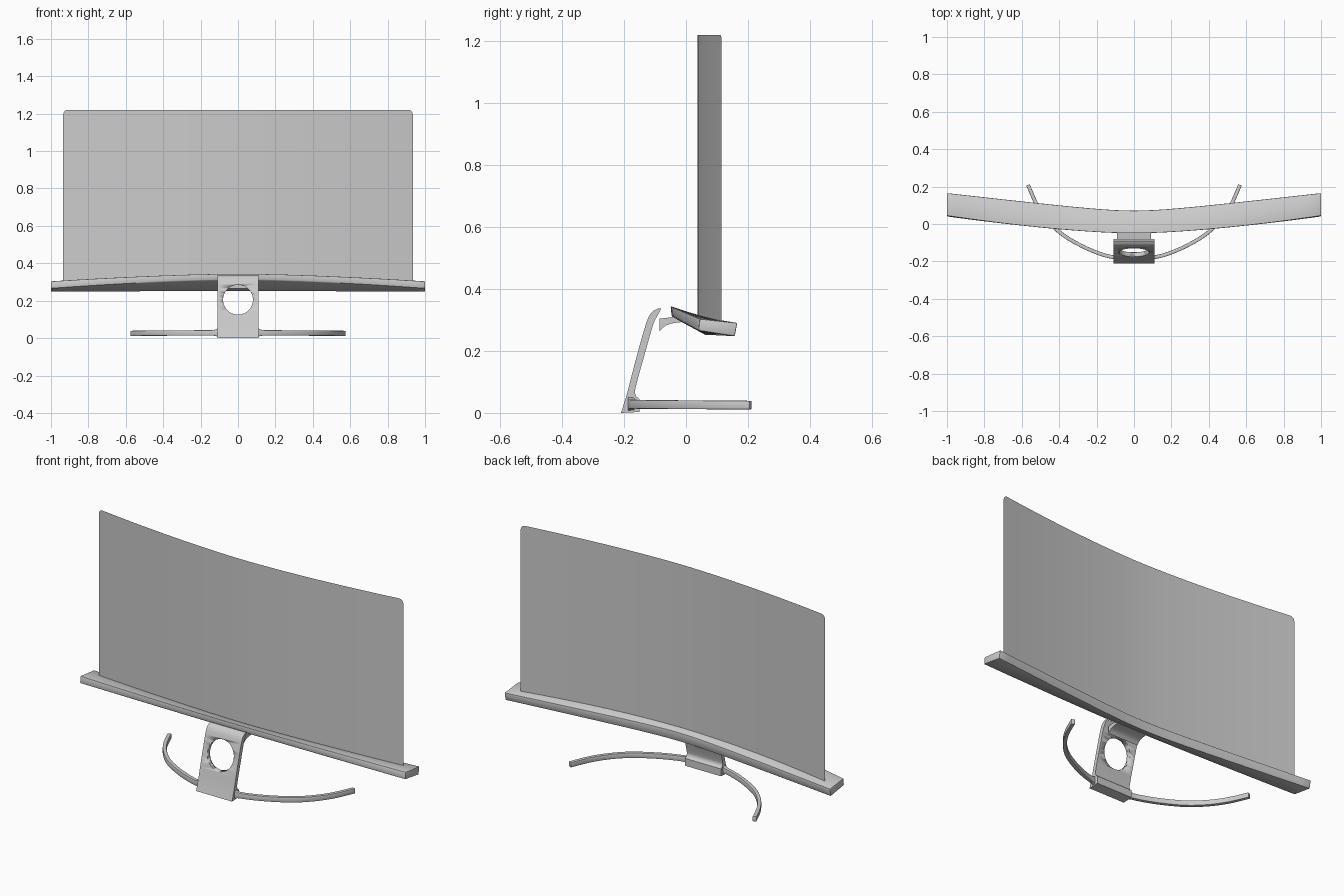
import bpy, bmesh, math
from mathutils import Vector

if "Cube" in bpy.data.objects:
    bpy.data.objects.remove(bpy.data.objects["Cube"])


def make(name, bm, bevel=0.0, angle=30):
    """Turn a bmesh into a smooth-by-angle object, optionally with soft edges."""
    bmesh.ops.recalc_face_normals(bm, faces=bm.faces[:])
    me = bpy.data.meshes.new(name)
    bm.to_mesh(me)
    bm.free()
    ob = bpy.data.objects.new(name, me)
    bpy.context.collection.objects.link(ob)
    bpy.ops.object.select_all(action='DESELECT')
    ob.select_set(True)
    bpy.context.view_layer.objects.active = ob
    if bevel:
        m = ob.modifiers.new("soft_edges", 'BEVEL')
        m.width, m.segments, m.limit_method = bevel, 2, 'ANGLE'
        m.angle_limit = math.radians(40)
        bpy.ops.object.modifier_apply(modifier=m.name)
    bpy.ops.object.shade_smooth_by_angle(angle=math.radians(angle))
    return ob


def loft(sections):
    """Skin a row of closed sections and cap both ends."""
    bm = bmesh.new()
    rings = [[bm.verts.new(p) for p in s] for s in sections]
    n = len(rings[0])
    for a, b in zip(rings, rings[1:]):
        for i in range(n):
            j = (i + 1) % n
            bm.faces.new((a[i], a[j], b[j], b[i]))
    bm.faces.new(rings[0])
    bm.faces.new(rings[-1])
    return bm


def spline(pts, steps=6):
    """Catmull-Rom interpolation through points."""
    p = [Vector(q) for q in pts]
    p = [2 * p[0] - p[1]] + p + [2 * p[-1] - p[-2]]
    out = []
    for i in range(1, len(p) - 2):
        a, b, c, d = p[i - 1:i + 3]
        for k in range(steps):
            t = k / steps
            out.append(0.5 * (2 * b + (c - a) * t + (2 * a - 5 * b + 4 * c - d) * t * t
                              + (3 * b - a - 3 * c + d) * t ** 3))
    return out + [p[-2]]


def extrude_x(profile, half):
    return loft([[(x, y, z) for y, z in profile] for x in (-half, half)])


# Speaker bar: twisted loft, steeper at the centre than at the tips
centre = [(-0.050, 0.345), (-0.046, 0.311), (0.066, 0.250), (0.072, 0.302)]
tip = [(0.044, 0.304), (0.040, 0.265), (0.158, 0.247), (0.166, 0.291)]
sections = []
N = 32
for i in range(N + 1):
    x = -1 + 2 * i / N
    s = []
    for k, (c, e) in enumerate(zip(centre, tip)):
        t = (math.sqrt(x * x + 0.04) - 0.2) / (math.sqrt(1.04) - 0.2)
        u = 0.5 * (t + x * x) if k < 2 else t
        s.append((x, c[0] + (e[0] - c[0]) * u, c[1] + (e[1] - c[1]) * u))
    sections.append(s)
make("speaker_bar", loft(sections), 0.005)

# Screen: thin curved sheet with rounded top corners
W, TOP, R = 0.935, 1.22, 0.025
xs = [-W + 2 * W * i / 40 for i in range(41)]
for k in range(1, 6):
    d = R * (1 - math.cos(k * math.pi / 10))
    xs += [-W + d, W - d]
bm = bmesh.new()
cols = []
for x in sorted(xs):
    d = max(0, abs(x) - (W - R))
    z = TOP - R + math.sqrt(max(0, R * R - d * d))
    y = 0.037 + 0.078 * (abs(x) / W) ** 1.7
    cols.append((bm.verts.new((x, y, 0.285)), bm.verts.new((x, y, z))))
for a, b in zip(cols, cols[1:]):
    bm.faces.new((a[0], b[0], b[1], a[1]))
make("screen", bm)

# Stand neck: leaning plate with a curled top and flared foot
front = spline([(-0.191, 0.06), (-0.160, 0.18), (-0.130, 0.285), (-0.113, 0.322), (-0.090, 0.338)])
back = spline([(-0.080, 0.336), (-0.092, 0.314), (-0.107, 0.282), (-0.136, 0.18),
               (-0.162, 0.085), (-0.163, 0.058), (-0.150, 0.044)])
profile = [(-0.210, 0.0)] + [tuple(p) for p in front + back] + [(-0.150, 0.003)]
neck = make("stand_neck", extrude_x(profile, 0.11))

# Round cable hole through the neck
bm = bmesh.new()
bmesh.ops.create_cone(bm, cap_ends=True, segments=48, radius1=0.08, radius2=0.08, depth=0.6)
cutter = make("hole_cutter", bm)
cutter.rotation_euler = (math.pi / 2, 0, 0)
cutter.location = (0, -0.14, 0.205)
cutter.hide_render = True
bpy.context.view_layer.update()
cut = neck.modifiers.new("cable_hole", 'BOOLEAN')
cut.object, cut.operation, cut.solver = cutter, 'DIFFERENCE', 'EXACT'
bpy.context.view_layer.objects.active = neck
bpy.ops.object.modifier_apply(modifier=cut.name)
bpy.data.objects.remove(cutter)

# Curved feet: tall thin strips sweeping out and back, flared at the neck
path = spline([(0.10, -0.180), (0.17, -0.163), (0.27, -0.122), (0.38, -0.058),
               (0.46, 0.018), (0.52, 0.105), (0.567, 0.209)])
for side, name in ((1, "right_foot"), (-1, "left_foot")):
    sections = []
    for i, p in enumerate(path):
        t = (path[min(i + 1, len(path) - 1)] - path[max(i - 1, 0)]).normalized()
        n = Vector((-t.y, t.x)) * 0.010
        flare = 0.012 * max(0, 1 - (p.x - 0.10) / 0.04) ** 2
        top = 0.043 - 0.004 * i / len(path) + flare
        low = 0.014 - 0.003 * i / len(path) - flare * 0.8
        sections.append([(side * (p.x + s * n.x), p.y + s * n.y, z)
                         for s, z in ((-1, low), (1, low), (1, top), (-1, top))])
    make(name, loft(sections), 0.003)

# Bracket joining the neck to the bar
under = spline([(-0.085, 0.264), (-0.068, 0.280), (-0.045, 0.289), (-0.015, 0.293)])
make("bracket", extrude_x([(-0.010, 0.312), (-0.045, 0.309), (-0.085, 0.304)]
                          + [tuple(p) for p in under], 0.092))
